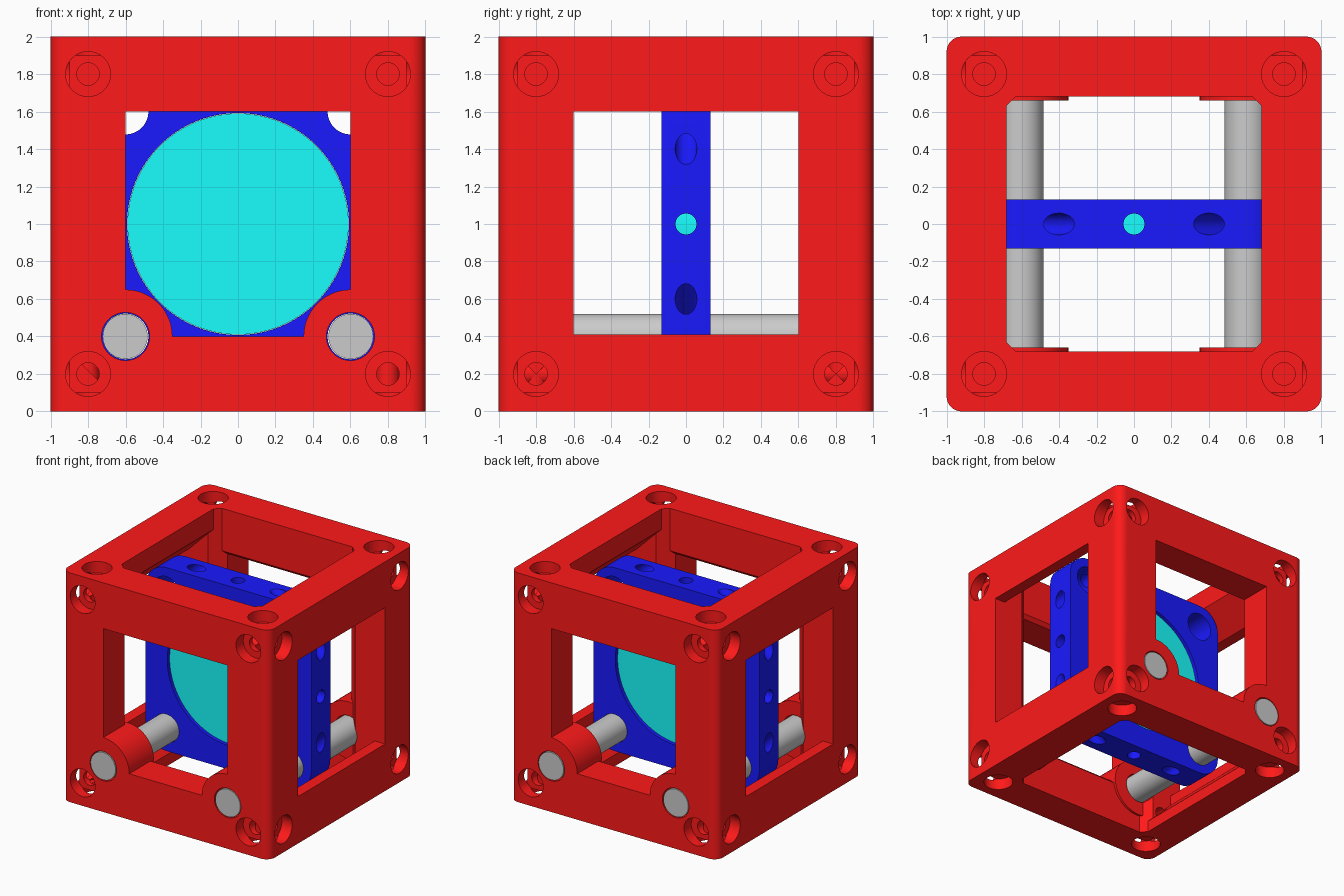
import bpy, bmesh
from math import sin, cos, pi, radians
from mathutils import Vector

if "Cube" in bpy.data.objects:
    bpy.data.objects.remove(bpy.data.objects["Cube"])


def material(name, rgb):
    m = bpy.data.materials.new(name)
    m.diffuse_color = (*rgb, 1)
    m.use_nodes = True
    m.node_tree.nodes["Principled BSDF"].inputs["Base Color"].default_value = m.diffuse_color
    return m


RED = material("red", (1, 0.01, 0.01))
BLUE = material("blue", (0.01, 0.01, 1))
CYAN = material("cyan", (0.01, 1, 1))


def finish(bm, name, mat=None):
    bmesh.ops.recalc_face_normals(bm, faces=bm.faces)
    me = bpy.data.meshes.new(name)
    bm.to_mesh(me)
    bm.free()
    ob = bpy.data.objects.new(name, me)
    bpy.context.collection.objects.link(ob)
    if mat:
        me.materials.append(mat)
    return ob


def prism(name, pts, axis, half, mat=None):
    """Extrude a 2D profile from -half to half along axis; z is measured from the cube middle."""
    bm = bmesh.new()
    place = {"X": lambda a, b, t: (t, a, b + 1), "Y": lambda a, b, t: (a, t, b + 1),
             "Z": lambda a, b, t: (a, b, t + 1)}[axis]
    lo = [bm.verts.new(place(a, b, -half)) for a, b in pts]
    hi = [bm.verts.new(place(a, b, half)) for a, b in pts]
    bm.faces.new(lo)
    bm.faces.new(hi)
    n = len(pts)
    for i in range(n):
        bm.faces.new((lo[i], lo[(i + 1) % n], hi[(i + 1) % n], hi[i]))
    return finish(bm, name, mat)


def rod(name, p, q, r, mat=None, seg=48):
    """Cylinder between two points, z measured from the cube middle."""
    p, q = Vector(p) + Vector((0, 0, 1)), Vector(q) + Vector((0, 0, 1))
    bm = bmesh.new()
    bmesh.ops.create_cone(bm, cap_ends=True, segments=seg, radius1=r, radius2=r, depth=(q - p).length)
    bm.transform((q - p).to_track_quat("Z", "Y").to_matrix().to_4x4())
    bmesh.ops.translate(bm, verts=bm.verts, vec=(p + q) / 2)
    return finish(bm, name, mat)


def combine(ob, tool, op):
    tool.hide_render = True
    m = ob.modifiers.new("cut", "BOOLEAN")
    m.operation, m.object, m.solver = op, tool, "EXACT"
    bpy.context.view_layer.objects.active = ob
    bpy.ops.object.modifier_apply(modifier=m.name)
    bpy.data.objects.remove(tool)


def smooth(ob):
    bpy.ops.object.select_all(action="DESELECT")
    ob.select_set(True)
    bpy.context.view_layer.objects.active = ob
    bpy.ops.object.shade_smooth_by_angle(angle=radians(30))


def arc(cx, cy, r, n=8):
    return [(cx + r * cos(pi / 2 * i / n), cy + r * sin(pi / 2 * i / n)) for i in range(n + 1)]


signs = [(a, b) for a in (-1, 1) for b in (-1, 1)]

# Cross-sections of the bars, drawn in the positive quadrant
column = arc(0.92, 0.92, 0.08) + [(0.6, 1), (0.6, 0.71), (0.71, 0.6), (1, 0.6)]
cross_bar = [(1, 1), (0.68, 1), (0.68, 0.63), (0.71, 0.6), (1, 0.6)]
side_bar_top = [(1, 1), (0.68, 1), (0.68, 0.82), (0.9, 0.6), (1, 0.6)]
side_bar_low = [(1, 1), (0.68, 1), (0.68, 0.9), (0.9, 0.68), (0.9, 0.59), (1, 0.59)]

# Cube frame: columns, bars and rod bosses
frame = None
for sa, sb in signs:
    for axis, prof, half in (("Z", column, 1), ("X", cross_bar, 0.9),
                             ("Y", side_bar_top if sb > 0 else side_bar_low, 0.9)):
        part = prism("cube_frame", [(a * sa, b * sb) for a, b in prof], axis, half, RED)
        if frame is None:
            frame = part
        else:
            combine(frame, part, "UNION")
for sx, sy in signs:
    combine(frame, rod("boss", (0.6 * sx, sy, -0.6), (0.6 * sx, 0.66 * sy, -0.6), 0.25, RED), "UNION")

# Rod holes and counterbored corner holes on all six faces
for sx, sy in signs:
    combine(frame, rod("drill", (0.6 * sx, 1.1 * sy, -0.6), (0.6 * sx, 0.55 * sy, -0.6), 0.128), "DIFFERENCE")
for axis in range(3):
    for side in (-1, 1):
        for a, b in signs:
            for depth, r in ((0.1, 0.12), (0.45, 0.06)):
                p = [0.8 * a, 0.8 * b]
                q = p[:]
                p.insert(axis, 1.05 * side)
                q.insert(axis, (1 - depth) * side)
                combine(frame, rod("drill", p, q, r, seg=32), "DIFFERENCE")
smooth(frame)

# Lens holder plate with rounded corners
outline = []
quarter = arc(0.6, 0.6, 0.2)
for k in range(4):
    c, s = (1, 0, -1, 0)[k], (0, 1, 0, -1)[k]
    outline += [(x * c - y * s, x * s + y * c) for x, y in quarter]
plate = prism("lens_holder", outline, "Y", 0.13, BLUE)
combine(plate, rod("bore", (0, -0.3, 0), (0, 0.3, 0), 0.592, seg=96), "DIFFERENCE")
for sx, sz in signs:
    combine(plate, rod("drill", (0.6 * sx, -0.3, 0.6 * sz), (0.6 * sx, 0.3, 0.6 * sz), 0.122), "DIFFERENCE")
    # slanted set-screw hole across each corner
    combine(plate, rod("drill", (0.25 * sx, 0, 0.95 * sz), (0.95 * sx, 0, 0.25 * sz), 0.058, seg=32), "DIFFERENCE")
for d in ((1, 0, 0), (-1, 0, 0), (0, 0, 1), (0, 0, -1)):
    v = Vector(d)
    combine(plate, rod("drill", v * 0.5, v * 0.9, 0.056, seg=32), "DIFFERENCE")
smooth(plate)

# Lens disc
smooth(rod("lens", (0, -0.1, 0), (0, 0.1, 0), 0.59, CYAN, 96))

# Two support rods along the bottom
for sx, side in ((-1, "left"), (1, "right")):
    smooth(rod(side + "_rod", (0.602 * sx, -1, -0.6), (0.602 * sx, 1, -0.6), 0.12))
